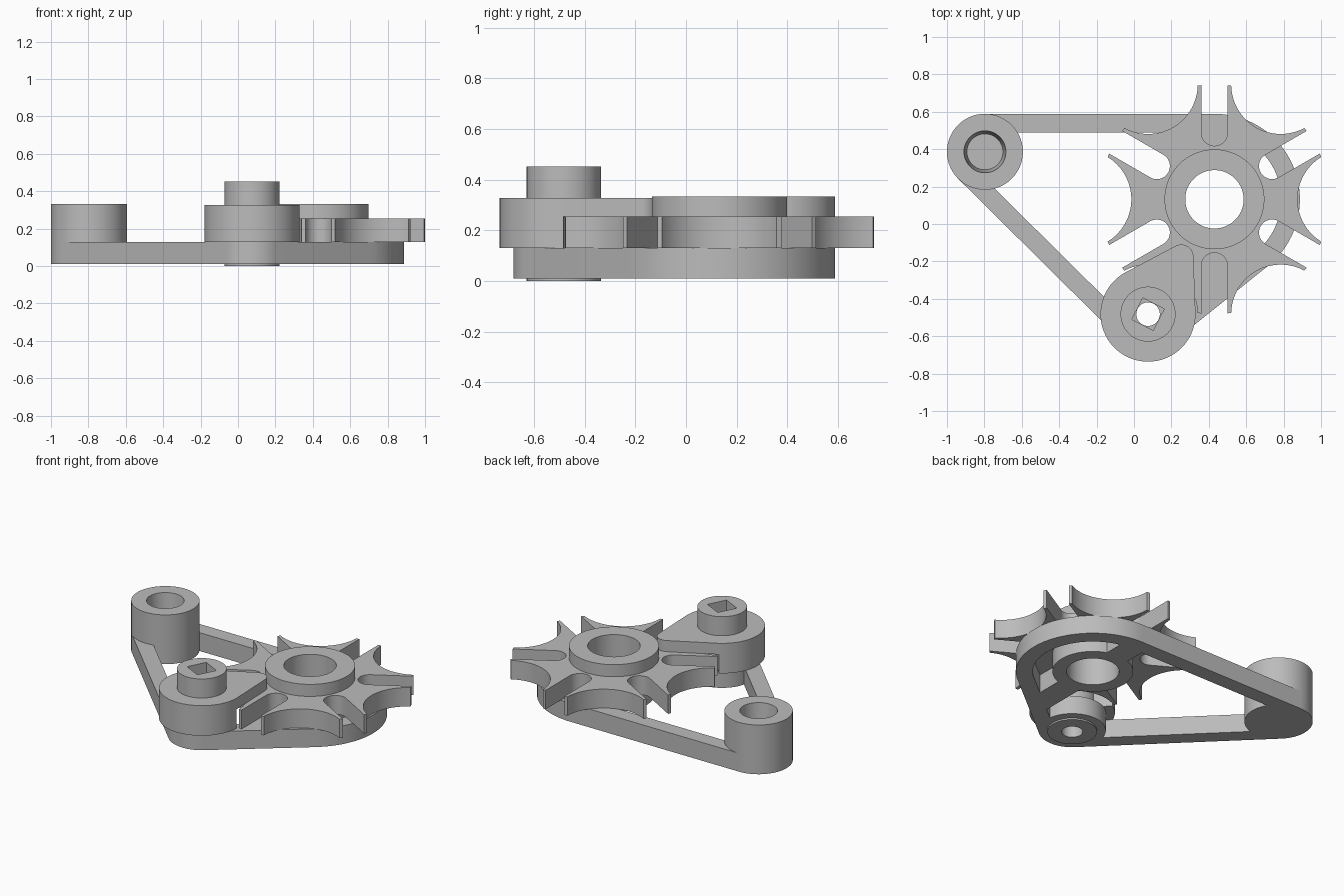
import bpy, bmesh, math
from mathutils import Vector
from mathutils.geometry import convex_hull_2d

if "Cube" in bpy.data.objects:
    bpy.data.objects.remove(bpy.data.objects["Cube"])

GREY = bpy.data.materials.new("light_grey")
GREY.use_nodes = True
GREY.diffuse_color = (0.5, 0.5, 0.5, 1)
GREY.node_tree.nodes["Principled BSDF"].inputs["Base Color"].default_value = (0.5, 0.5, 0.5, 1)

# Shared pivots and heights
BOSS = Vector((-0.797, 0.386))
CRANK = Vector((0.075, -0.482))
WHEEL = Vector((0.43, 0.132))
BOTTOM, DECK, WHEEL_TOP, CAM_TOP, HUB_TOP = 0.01, 0.13, 0.254, 0.327, 0.333
SHAFT_R, HUB_R, BORE_R = 0.147, 0.267, 0.156
SPACING = (WHEEL - CRANK).length
TOWARD = (WHEEL - CRANK).normalized()


def polar(centre, radius, angle):
    return centre + radius * Vector((math.cos(angle), math.sin(angle)))


def circle(centre, radius, count=96):
    return [polar(centre, radius, math.tau * i / count) for i in range(count)]


def hull(*discs):
    """Outline wrapped round several (centre, radius) discs."""
    pts = [p for centre, radius in discs for p in circle(centre, radius)]
    return [pts[i] for i in convex_hull_2d(pts)]


def prism(name, outline, low, high):
    """Extrude an outline between two heights."""
    bm = bmesh.new()
    face = bm.faces.new([bm.verts.new((p.x, p.y, low)) for p in outline])
    new = bmesh.ops.extrude_face_region(bm, geom=[face])["geom"]
    verts = [g for g in new if isinstance(g, bmesh.types.BMVert)]
    bmesh.ops.translate(bm, vec=(0, 0, high - low), verts=verts)
    bmesh.ops.recalc_face_normals(bm, faces=bm.faces)
    mesh = bpy.data.meshes.new(name)
    bm.to_mesh(mesh)
    bm.free()
    mesh.materials.append(GREY)
    obj = bpy.data.objects.new(name, mesh)
    bpy.context.collection.objects.link(obj)
    return obj


def activate(obj):
    bpy.ops.object.select_all(action="DESELECT")
    obj.select_set(True)
    bpy.context.view_layer.objects.active = obj


def cut(target, *cutters):
    """Subtract each cutter from the target, then discard it."""
    activate(target)
    for cutter in cutters:
        mod = target.modifiers.new("cut", "BOOLEAN")
        mod.operation, mod.solver, mod.object = "DIFFERENCE", "EXACT", cutter
        bpy.ops.object.modifier_apply(modifier=mod.name)
        bpy.data.objects.remove(cutter)


def drill(centre, radius):
    return prism("drill", circle(centre, radius), -1, 1)


def finish(obj):
    activate(obj)
    bpy.ops.object.shade_smooth_by_angle(angle=math.radians(25))


# Base frame: one rim, with pads and a spoke left standing in the opening
frame = prism("base_frame", hull((BOSS, 0.203), (CRANK, 0.2), (WHEEL, 0.457)), BOTTOM, DECK)
opening = prism("opening", hull((BOSS, 0.103), (CRANK, 0.1), (WHEEL, 0.357)), -0.5, 0.5)
spoke = [WHEEL + Vector(p) for p in ((-0.08, -0.7), (0.08, -0.7), (0.08, 0.7), (-0.08, 0.7))]
cut(opening, drill(BOSS, 0.203), drill(CRANK, 0.2), drill(WHEEL, 0.24),
    prism("spoke", spoke, -1, 1))
cut(frame, opening, drill(WHEEL, BORE_R), drill(CRANK, SHAFT_R))
finish(frame)

# Mounting boss with a tapered blind hole
boss = prism("mounting_boss", circle(BOSS, 0.203), DECK, HUB_TOP)
bpy.ops.mesh.primitive_cone_add(vertices=96, radius1=0.096, radius2=0.112,
                                depth=0.2, location=(BOSS.x, BOSS.y, HUB_TOP - 0.099))
cut(boss, bpy.context.object)
finish(boss)

# Slotted star wheel: six slots alternating with six locking hollows
wheel = prism("star_wheel", circle(WHEEL, 0.614, 192), DECK, WHEEL_TOP)
for i in range(6):
    turn = i * math.pi / 3
    slot = turn + math.pi / 6
    cut(wheel, drill(polar(WHEEL, SPACING, turn), 0.265),
        prism("slot", hull((polar(WHEEL, 0.356, slot), 0.07),
                           (polar(WHEEL, 0.8, slot), 0.07)), -1, 1))
cut(wheel, drill(WHEEL, HUB_R))
finish(wheel)

hub = prism("wheel_hub", circle(WHEEL, HUB_R), DECK, HUB_TOP)
cut(hub, drill(WHEEL, BORE_R))
finish(hub)

# Locking disc, relieved on the side facing the wheel
disc = prism("locking_disc", circle(CRANK, 0.254), DECK, WHEEL_TOP)
cut(disc, drill(WHEEL, 0.625), drill(CRANK, SHAFT_R))
finish(disc)

# Crank arm above the wheel, with its drive pin
pin_at = CRANK + TOWARD * 0.355
arm = prism("crank_arm", hull((CRANK, 0.254), (pin_at, 0.065)), WHEEL_TOP, CAM_TOP)
cut(arm, drill(CRANK, SHAFT_R))
finish(arm)
finish(prism("drive_pin", circle(pin_at, 0.06), DECK + 0.01, WHEEL_TOP))

# Crank shaft: round bore with a square socket in the top
shaft = prism("crank_shaft", circle(CRANK, SHAFT_R), 0, 0.452)
socket = [polar(CRANK, 0.091, math.radians(18 + 90 * i)) for i in range(4)]
cut(shaft, drill(CRANK, 0.063), prism("socket", socket, 0.25, 1))
finish(shaft)
